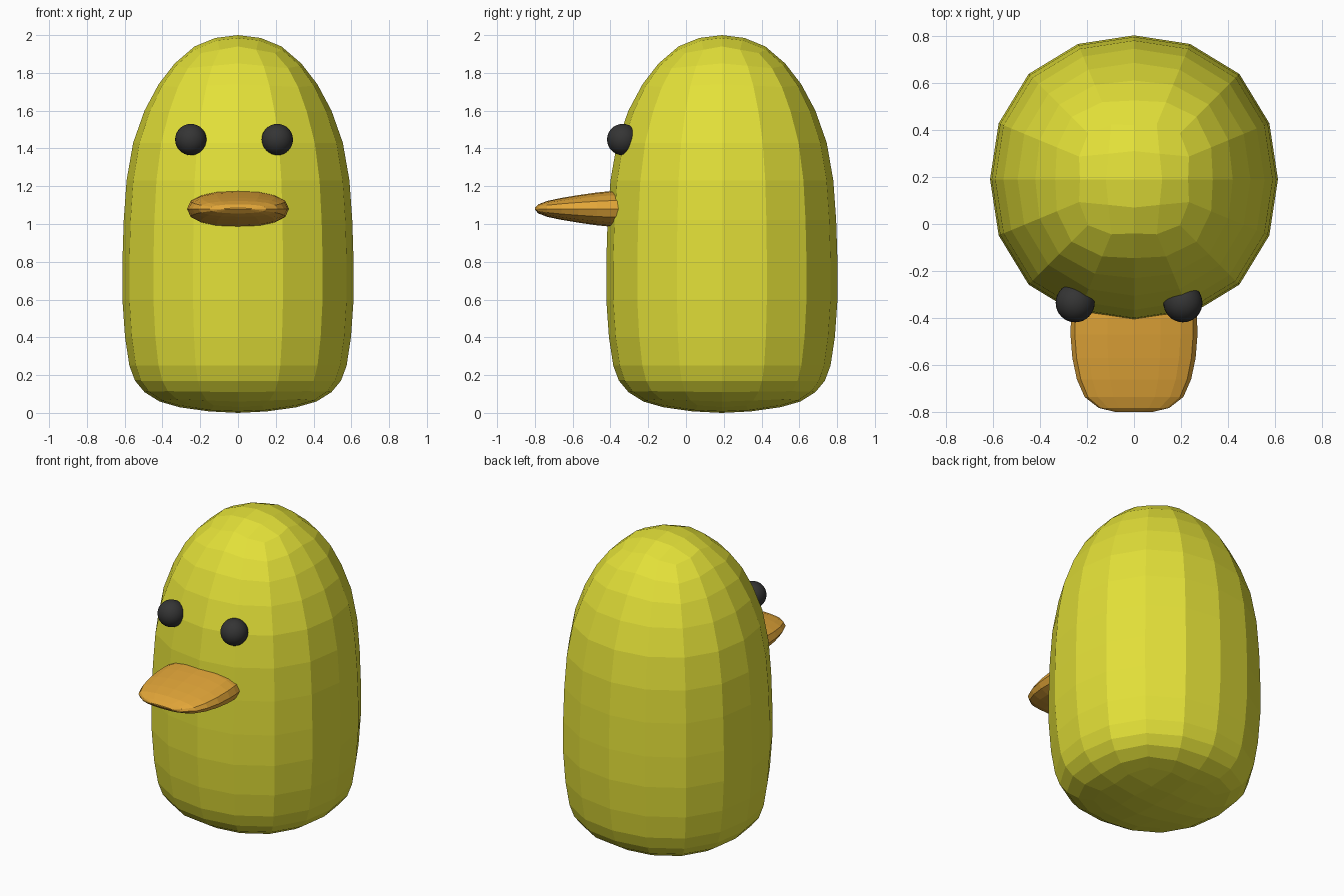
import bpy, bmesh, math

if "Cube" in bpy.data.objects:
    bpy.data.objects.remove(bpy.data.objects["Cube"])


def material(name, rgb):
    m = bpy.data.materials.new(name)
    m.diffuse_color = (*rgb, 1)
    m.use_nodes = True
    m.node_tree.nodes["Principled BSDF"].inputs["Base Color"].default_value = m.diffuse_color
    return m


def finish(name, bm, mat, smooth=False):
    bmesh.ops.recalc_face_normals(bm, faces=bm.faces)
    for f in bm.faces:
        f.smooth = smooth
    me = bpy.data.meshes.new(name)
    bm.to_mesh(me)
    bm.free()
    me.materials.append(mat)
    ob = bpy.data.objects.new(name, me)
    bpy.context.collection.objects.link(ob)
    return ob


def bridge(bm, a, b):
    n = len(a)
    for i in range(n):
        bm.faces.new((a[i], a[(i + 1) % n], b[(i + 1) % n], b[i]))


yellow = material("yellow", (0.77, 0.75, 0.04))
orange = material("orange", (0.76, 0.38, 0.04))
black = material("soft black", (0.035, 0.035, 0.035))

# Body: slightly squarish 16-sided rings, closed by 4x4 quad caps
CY = 0.19


def ring(bm, n, z, r, k, dz):
    """Ring with radius r on the axes, r * k and z + dz on the diagonals."""
    out = []
    for i in range(n):
        t = 2 * math.pi * i / n
        s = (1 - math.cos(4 * t)) / 2
        rr = r * (1 + (k - 1) * s)
        out.append(bm.verts.new((rr * math.cos(t), CY + rr * math.sin(t), z + dz * s)))
    return out


def cap(bm, outer, z, r, dz, zc):
    inner = ring(bm, 8, z, r, 1.28, dz)
    c = bm.verts.new((0, CY, zc))
    for q in range(4):
        o = [outer[(4 * q + i) % 16] for i in range(5)]
        a = [inner[(2 * q + i) % 8] for i in range(3)]
        for f in ((o[0], o[1], a[1], a[0]), (o[1], o[2], o[3], a[1]),
                  (a[1], o[3], o[4], a[2]), (a[0], a[1], a[2], c)):
            bm.faces.new(f)


profile = [  # z, radius, diagonal factor, diagonal z offset
    (0.03, 0.31, 1.17, 0.02), (0.06, 0.415, 1.10, 0.012), (0.11, 0.495, 1.06, 0.005),
    (0.17, 0.545, 1.04, 0), (0.25, 0.575, 1.035, 0), (0.4, 0.598, 1.035, 0),
    (0.6, 0.612, 1.035, 0), (0.8, 0.612, 1.035, 0), (1.02, 0.605, 1.035, 0),
    (1.23, 0.59, 1.035, 0), (1.43, 0.555, 1.035, 0), (1.6, 0.495, 1.04, -0.005),
    (1.74, 0.42, 1.07, -0.015), (1.85, 0.335, 1.12, -0.025), (1.94, 0.23, 1.2, -0.035)]
bm = bmesh.new()
rings = [ring(bm, 16, *p) for p in profile]
for a, b in zip(rings, rings[1:]):
    bridge(bm, a, b)
cap(bm, rings[0], 0.008, 0.155, 0.006, 0.0)
cap(bm, rings[-1], 1.985, 0.12, -0.013, 2.0)
finish("body", bm, yellow)

# Beak: flat rounded lens lofted along y, its back end sunk into the body
sections = [  # y, half width, half height
    (-0.8, 0.075, 0.004), (-0.782, 0.15, 0.024), (-0.735, 0.21, 0.042),
    (-0.66, 0.243, 0.058), (-0.57, 0.262, 0.073), (-0.47, 0.27, 0.087),
    (-0.4, 0.268, 0.094), (-0.27, 0.25, 0.09)]


def power(v, e):
    return math.copysign(abs(v) ** e, v)


bm = bmesh.new()
loops = []
for y, w, h in sections:
    angles = [2 * math.pi * i / 16 for i in range(16)]
    loops.append([bm.verts.new((w * power(math.cos(t), 0.9), y,
                                1.08 + h * power(math.sin(t), 0.8))) for t in angles])
for a, b in zip(loops, loops[1:]):
    bridge(bm, a, b)
bm.faces.new(loops[0])
bm.faces.new(loops[-1])
finish("beak", bm, orange)

# Eyes: smooth balls half sunk into the face
for side, x in (("left", -0.25), ("right", 0.208)):
    bm = bmesh.new()
    bmesh.ops.create_uvsphere(bm, u_segments=32, v_segments=16, radius=0.083)
    eye = finish("eye_" + side, bm, black, True)
    eye.location = (x, -0.335, 1.447)
